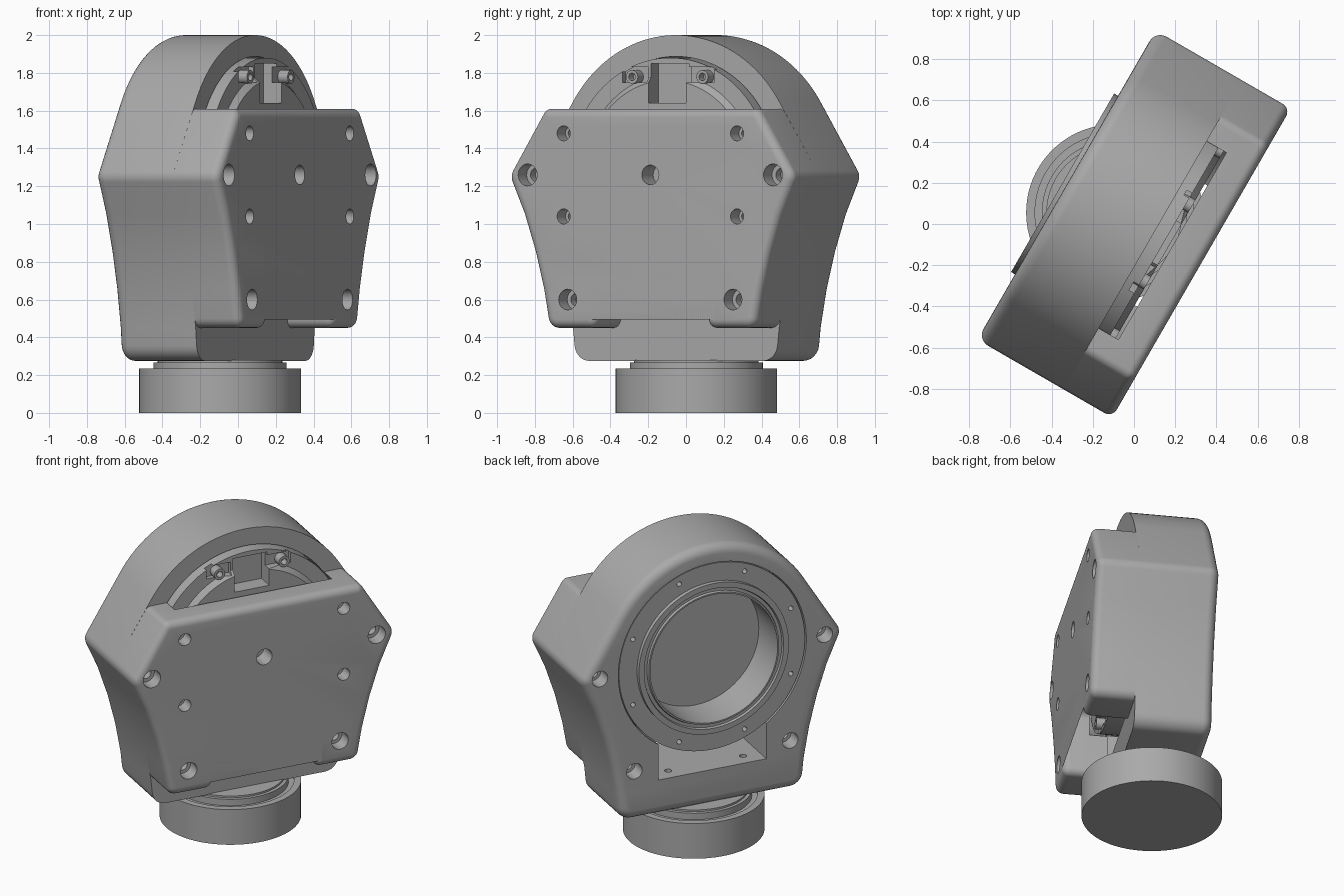
import bpy, bmesh, math
from mathutils import Vector, Matrix

if "Cube" in bpy.data.objects:
    bpy.data.objects.remove(bpy.data.objects["Cube"])

AXIS = 1.26                       # height of the main bore
FRONT, JOIN, BACK = -0.378, -0.105, 0.378
parts = []

grey = bpy.data.materials.new("plain_grey")
grey.use_nodes = True
colour = (0.4, 0.4, 0.4, 1)
grey.diffuse_color = colour
grey.node_tree.nodes["Principled BSDF"].inputs["Base Color"].default_value = colour


def make(name, bm, part=True):
    bmesh.ops.recalc_face_normals(bm, faces=bm.faces)
    mesh = bpy.data.meshes.new(name)
    bm.to_mesh(mesh)
    bm.free()
    mesh.materials.append(grey)
    ob = bpy.data.objects.new(name, mesh)
    bpy.context.collection.objects.link(ob)
    if part:
        parts.append(ob)
    return ob


def bridge(bm, rings):
    loops = [[bm.verts.new(p) for p in ring] for ring in rings]
    n = len(loops[0])
    for a, b in zip(loops, loops[1:]):
        for i in range(n):
            j = (i + 1) % n
            bm.faces.new((a[i], a[j], b[j], b[i]))
    bm.faces.new(loops[0])
    bm.faces.new(loops[-1])


def lathe(name, profile, x=0, c=0, axis="Y", segs=96, part=True):
    """Turn (radius, position) pairs; first and last rings are capped."""
    bm = bmesh.new()
    rings = []
    for r, h in profile:
        ring = []
        for i in range(segs):
            a = 2 * math.pi * i / segs
            u, v = r * math.cos(a), r * math.sin(a)
            ring.append((x + u, h, c + v) if axis == "Y" else (x + u, c + v, h))
        rings.append(ring)
    bridge(bm, rings)
    return make(name, bm, part)


def rounded(points):
    """Closed outline with an arc at each (x, z, radius) corner."""
    out = []
    for i, (x, z, r) in enumerate(points):
        p = Vector((x, z))
        if r == 0:
            out.append(p)
            continue
        a = (Vector(points[i - 1][:2]) - p).normalized()
        b = (Vector(points[(i + 1) % len(points)][:2]) - p).normalized()
        half = a.angle(b) / 2
        mid = p + (a + b).normalized() * r / math.sin(half)
        start = p + a * r / math.tan(half) - mid
        end = p + b * r / math.tan(half) - mid
        sweep = start.angle_signed(end)
        for k in range(7):
            out.append(mid + Matrix.Rotation(-sweep * k / 6, 2) @ start)
    return out


def inset(outline, d):
    res = []
    for i, p in enumerate(outline):
        e1 = (p - outline[i - 1]).normalized()
        e2 = (outline[(i + 1) % len(outline)] - p).normalized()
        n1, n2 = Vector((-e1.y, e1.x)), Vector((-e2.y, e2.x))
        res.append(p + (n1 + n2) * d / (1 + n1.dot(n2)))
    return res


def slab(name, half, flat_y, round_y, r):
    """Mirror a half outline, extrude it and round one rim."""
    pts = half + [(-x, z, q) for x, z, q in reversed(half) if x > 1e-4]
    outline = rounded(pts)
    s = 1 if round_y > flat_y else -1
    layers = [(flat_y, 0)]
    for k in range(7):
        a = math.pi / 2 * k / 6
        layers.append((round_y - s * r * (1 - math.sin(a)), r * (1 - math.cos(a))))
    bm = bmesh.new()
    bridge(bm, [[(p.x, y, p.y) for p in inset(outline, d)] for y, d in layers])
    return make(name, bm)


def box(lo, hi, turn=0):
    bm = bmesh.new()
    bmesh.ops.create_cube(bm, size=1)
    for v in bm.verts:
        v.co = [l + (h - l) * (t + 0.5) for l, h, t in zip(lo, hi, v.co)]
    pivot = Vector((0, 0, AXIS))
    bmesh.ops.rotate(bm, verts=bm.verts, cent=pivot, matrix=Matrix.Rotation(turn, 3, "Y"))
    return make("cutter", bm, False)


def cut(target, cutter):
    mod = target.modifiers.new("cut", "BOOLEAN")
    mod.operation, mod.solver, mod.object = "DIFFERENCE", "EXACT", cutter
    bpy.context.view_layer.objects.active = target
    bpy.ops.object.modifier_apply(modifier=mod.name)
    bpy.data.objects.remove(cutter)


def drill(target, x, z, r, face, depth, step=False):
    """Blind hole along y from a face; optional narrower second step."""
    s = 1 if depth > 0 else -1
    prof = [(r, face - s * 0.02), (r, face + depth)]
    if step:
        prof += [(r * 0.6, face + depth), (r * 0.6, face + depth * 1.6)]
    cut(target, lathe("cutter", prof, x, z, segs=24, part=False))


# Shared flank of housing and plate: flared sides up to the shoulder
flank = [(0.63, 0.45, 0), (0.666, 0.65, 0), (0.717, 0.85, 0), (0.784, 1.05, 0)]
shoulder = (0.875, 1.255, 0.07)

# Main housing with domed top
R = 0.74
arc = []
for k in range(25):
    a = math.radians(32.2 + 57.8 * k / 24)
    arc.append((R * math.cos(a), AXIS + R * math.sin(a), 0))
housing = slab("housing", [(0.612, 0.275, 0.09)] + flank + [shoulder] + arc, JOIN, BACK, 0.06)
cut(housing, lathe("cutter", [(0.627, -0.6), (0.627, 0.6)], c=AXIS, part=False))
cut(housing, box((-0.36, -0.6, 0.51), (0.36, 0.6, 0.95)))
for x, z in ((0.75, AXIS), (0.52, 0.6)):
    for s in (1, -1):
        drill(housing, s * x, z, 0.052, BACK, -0.1, True)
for x in (-0.25, 0.25):
    for y in (-0.05, 0.28):
        cut(housing, lathe("cutter", [(0.022, 0.42), (0.022, 0.53)], x, y, "Z", 20, False))

# Front plate with a lower notch, hollowed behind for the actuator
plate = slab("front_plate", [(0.34, 0.88, 0.05), (0.34, 0.45, 0.045), (0.63, 0.45, 0.06)]
             + [p for p in flank[1:]] + [shoulder, (0.653, 1.61, 0.05)], JOIN, FRONT, 0.045)
cut(plate, lathe("cutter", [(0.63, -0.215), (0.63, 0.1)], c=AXIS, part=False))
drill(plate, 0, AXIS, 0.052, FRONT, 0.12)
for s in (1, -1):
    for x, z, r in ((0.53, 1.48, 0.04), (0.53, 1.04, 0.04), (0.75, AXIS, 0.058), (0.505, 0.6, 0.055)):
        drill(plate, s * x, z, r, FRONT, 0.09, True)

# Round actuator in the bore, with a deep cup on the back
actuator = lathe("actuator", [
    (0.01, -0.2), (0.5, -0.2), (0.53, -0.17), (0.62, -0.17), (0.62, 0.372),
    (0.5, 0.372), (0.5, 0.4), (0.465, 0.4), (0.46, 0.385), (0.44, 0.385),
    (0.435, 0.4), (0.425, 0.4), (0.425, 0.13), (0.01, 0.13)], c=AXIS)
for q in range(4):
    turn = q * math.pi / 2
    cut(actuator, box((-0.115, -0.4, AXIS + 0.38), (0.115, -0.09, AXIS + 0.59), turn))
    for s in (1, -1):
        cut(actuator, box((s * 0.2 - 0.09, -0.4, AXIS + 0.49),
                          (s * 0.2 + 0.07, -0.14, AXIS + 0.57), turn))
for k in range(8):
    a = math.radians(22.5 + 45 * k)
    x, z = 0.57 * math.cos(a), AXIS + 0.57 * math.sin(a)
    drill(actuator, x, z, 0.015, 0.372, -0.05)
    # Screw sleeves on the front
    sleeve = lathe("screw_sleeve", [(0.036, -0.12), (0.036, -0.2), (0.02, -0.2), (0.02, -0.15)],
                   x * 0.985, AXIS + (z - AXIS) * 0.985, segs=24)

# Round base and its stepped collar
BASE_Y = 0.11
lathe("base", [(0.01, 0), (0.428, 0), (0.428, 0.235), (0.385, 0.235), (0.385, 0.225), (0.01, 0.225)],
      c=BASE_Y, axis="Z")
lathe("base_collar", [(0.352, 0.21), (0.352, 0.268), (0.33, 0.268), (0.33, 0.28)],
      c=BASE_Y, axis="Z")

# Smooth shading, then turn the whole assembly about the vertical
bpy.ops.object.select_all(action="DESELECT")
for ob in parts:
    ob.rotation_euler.z = math.radians(60)
    ob.select_set(True)
bpy.context.view_layer.objects.active = parts[0]
bpy.ops.object.shade_smooth_by_angle(angle=math.radians(30))
